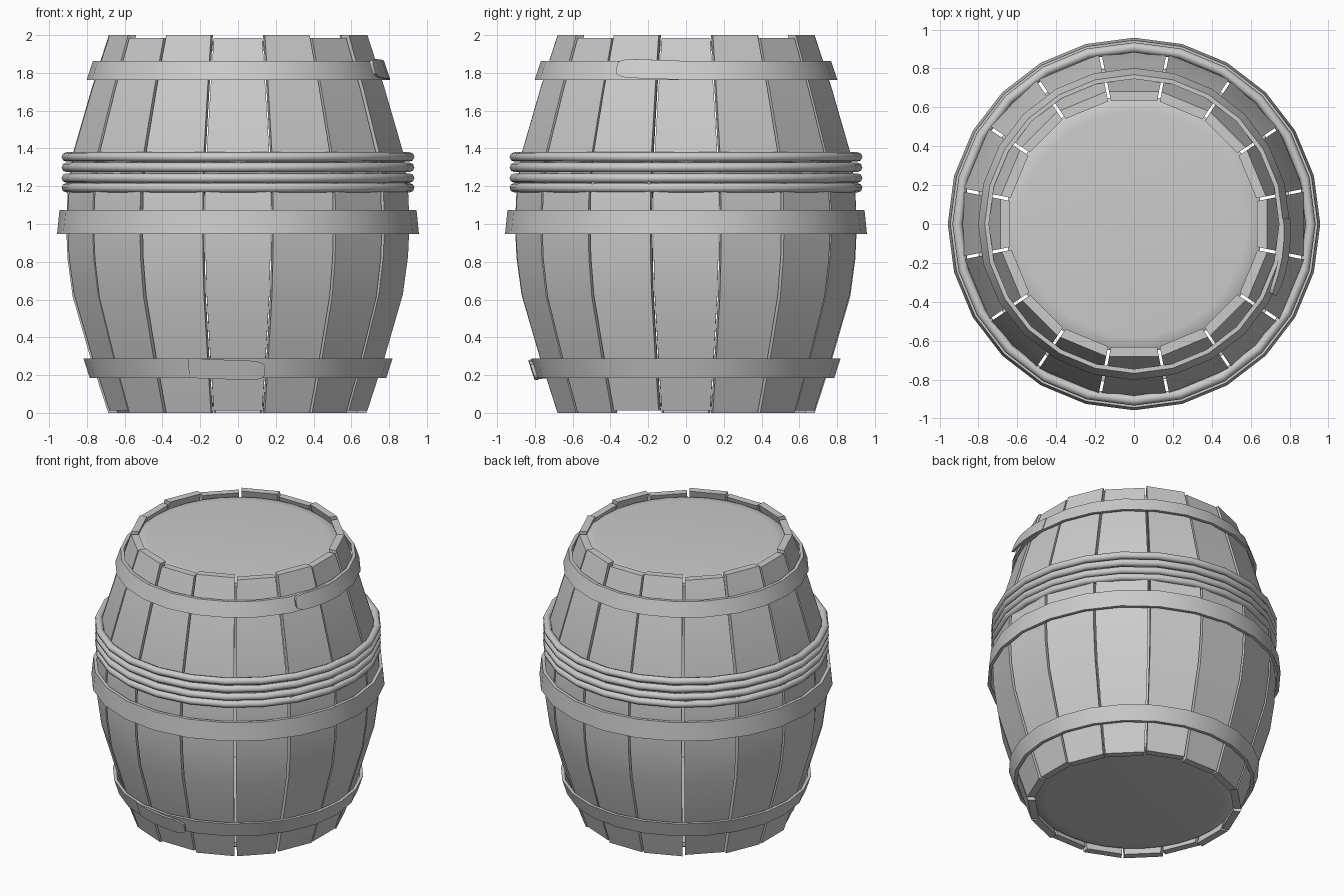
import bpy, bmesh, math, random
from mathutils import Matrix

if "Cube" in bpy.data.objects:
    bpy.data.objects.remove(bpy.data.objects["Cube"])

random.seed(4)
PROFILE = [(0.0, 0.685), (0.28, 0.775), (0.62, 0.873), (0.82, 0.9), (1.0, 0.908),
           (1.18, 0.9), (1.38, 0.873), (1.72, 0.775), (2.0, 0.685)]
STAVES = 16
SIDES = 24


def finish(name, bm, angle=30):
    bmesh.ops.recalc_face_normals(bm, faces=bm.faces)
    me = bpy.data.meshes.new(name)
    bm.to_mesh(me)
    bm.free()
    ob = bpy.data.objects.new(name, me)
    bpy.context.collection.objects.link(ob)
    bpy.ops.object.select_all(action='DESELECT')
    ob.select_set(True)
    bpy.context.view_layer.objects.active = ob
    bpy.ops.object.shade_smooth_by_angle(angle=math.radians(angle))
    return ob


def sweep(bm, sections, closed=False):
    """Skin a list of equal-length point loops; cap the ends unless closed."""
    rings = [[bm.verts.new(p) for p in s] for s in sections]
    n = len(rings[0])
    pairs = list(zip(rings, rings[1:]))
    if closed:
        pairs.append((rings[-1], rings[0]))
    for a, b in pairs:
        for i in range(n):
            j = (i + 1) % n
            bm.faces.new((a[i], a[j], b[j], b[i]))
    if not closed:
        bm.faces.new(rings[0])
        bm.faces.new(rings[-1])


def polar(r, a, z):
    return (r * math.cos(a), r * math.sin(a), z)


# Bulging flat-faced planks with narrow gaps and slightly uneven ends
def stave(index):
    a = index * math.tau / STAVES
    t = math.tan(math.pi / STAVES)
    top = 2.0 if index % 2 else 1.985
    low = 0.0 if index % 3 else 0.012
    shift = random.uniform(-0.004, 0.004)
    sections = []
    for z, r in PROFILE:
        z = low + z * (top - low) / 2
        ro, ri = r + shift, r + shift - 0.05
        wo, wi = r * t - 0.008, (r - 0.05) * t - 0.008
        sections.append([(ro, -wo, z), (ro, wo, z), (ri, wi, z), (ri, -wi, z)])
    bm = bmesh.new()
    sweep(bm, sections)
    bm.transform(Matrix.Rotation(a, 4, 'Z'))
    finish(f"stave_{index + 1}", bm)


for i in range(STAVES):
    stave(i)


# Round lids, slightly recessed, with softened rims
def head(name, z, out):
    bm = bmesh.new()
    rows = [(0.66, z - 0.05 * out), (0.66, z - 0.02 * out), (0.635, z - 0.005 * out), (0.58, z)]
    sweep(bm, [[polar(r, math.tau * k / 32, h) for k in range(32)] for r, h in rows])
    finish(name, bm, 40)


head("top_head", 1.967, 1)
head("bottom_head", 0.033, -1)


# Flat metal hoops following the slope of the barrel
def hoop(name, z0, r0, z1, r1, th=0.022):
    bm = bmesh.new()
    secs = []
    for k in range(SIDES):
        a = math.tau * k / SIDES
        secs.append([polar(r0, a, z0), polar(r1, a, z1),
                     polar(r1 - th, a, z1), polar(r0 - th, a, z0)])
    sweep(bm, secs, True)
    finish(name, bm)


hoop("top_hoop", 1.762, 0.802, 1.862, 0.768)
hoop("middle_hoop", 0.948, 0.958, 1.075, 0.945)
hoop("bottom_hoop", 0.185, 0.785, 0.288, 0.818)


# Loose rounded hoop ends that lift away from the hoop and drift in height
def hoop_end(name, z0, r0, z1, r1, tip, base, dz):
    bm = bmesh.new()
    secs = []
    for f in (0, 0.25, 0.5, 0.7, 0.85, 0.94, 0.985, 1):
        a = math.radians(base + (tip - base) * f)
        lift, d = 0.002 + 0.022 * f, dz * f
        h = math.sqrt(max(0.0, 1 - (max(0, f - 0.8) / 0.2) ** 2)) * 0.55 + 0.45
        zm, rm = (z0 + z1) / 2, (r0 + r1) / 2 + lift
        hz, hr = (z1 - z0) / 2 * h, (r1 - r0) / 2 * h
        secs.append([polar(rm - hr, a, zm - hz + d), polar(rm + hr, a, zm + hz + d),
                     polar(rm + hr - 0.018, a, zm + hz + d),
                     polar(rm - hr - 0.018, a, zm - hz + d)])
    sweep(bm, secs)
    finish(name, bm)


hoop_end("top_hoop_end", 1.762, 0.802, 1.862, 0.768, -27, 2, 0.014)
hoop_end("bottom_hoop_end", 0.185, 0.785, 0.288, 0.818, -80, -109, -0.014)

# Rope wound four times above the middle
for i, z in enumerate((1.192, 1.243, 1.3, 1.355)):
    bm = bmesh.new()
    secs = []
    for k in range(SIDES):
        a = math.tau * k / SIDES
        secs.append([polar(0.908 + 0.026 * math.cos(q * math.tau / 8), a,
                           z + 0.025 * math.sin(q * math.tau / 8)) for q in range(8)])
    sweep(bm, secs, True)
    finish(f"rope_turn_{i + 1}", bm, 60)
